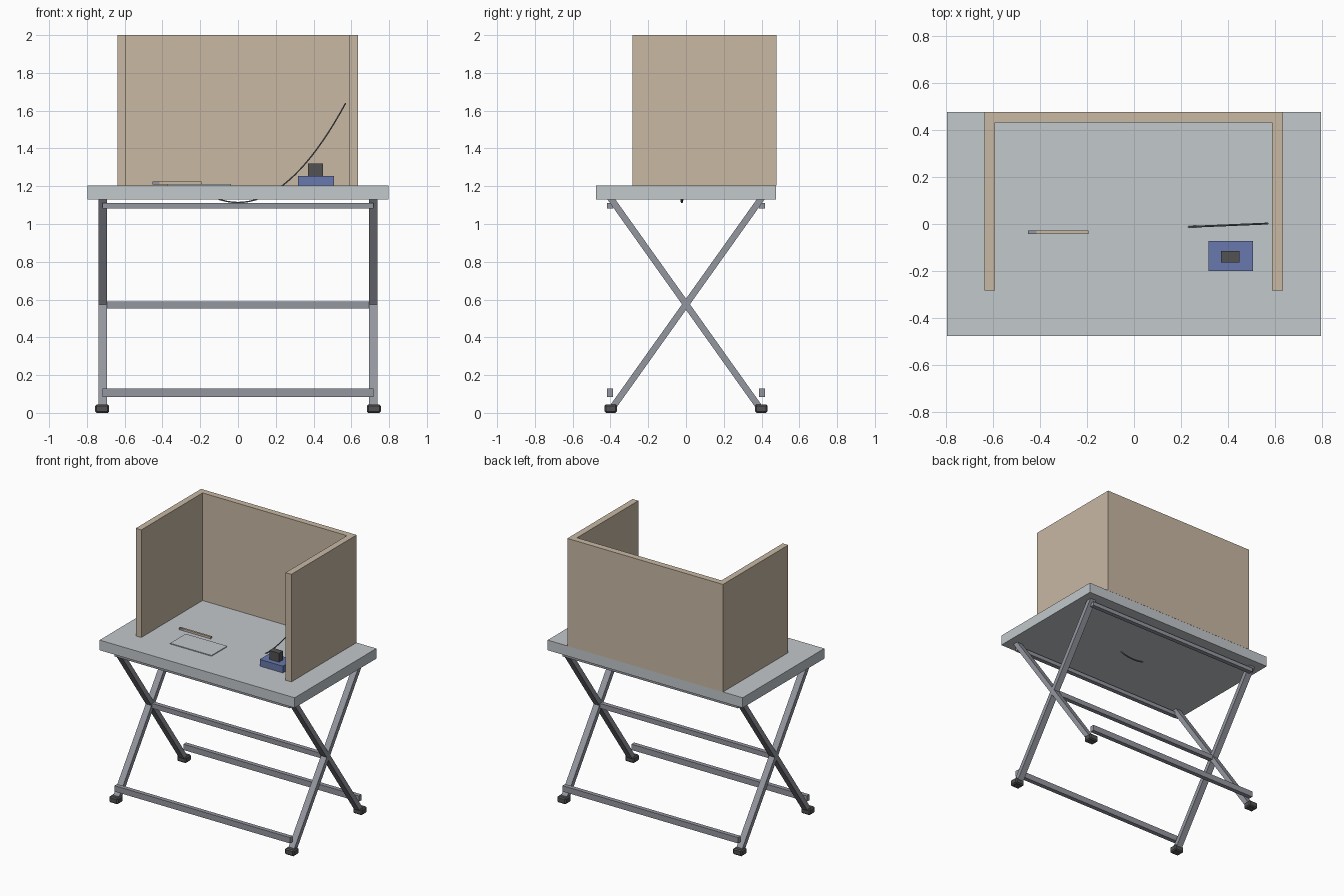
import bpy, bmesh, math
from mathutils import Vector

if "Cube" in bpy.data.objects:
    bpy.data.objects.remove(bpy.data.objects["Cube"])


def mat(name, r, g, b):
    m = bpy.data.materials.new(name)
    m.diffuse_color = (r, g, b, 1)
    m.use_nodes = True
    m.node_tree.nodes["Principled BSDF"].inputs["Base Color"].default_value = m.diffuse_color
    return m


TAN = mat("tan board", 0.58, 0.48, 0.37)
TOP = mat("pale grey", 0.54, 0.58, 0.60)
STEEL = mat("steel grey", 0.30, 0.31, 0.35)
DARK = mat("dark rubber", 0.085, 0.085, 0.088)
BLUE = mat("blue plastic", 0.14, 0.19, 0.42)
CORD = mat("cord grey", 0.16, 0.19, 0.21)


def prism(name, pts, depth, material):
    """Extrude a planar polygon by a depth vector."""
    bm = bmesh.new()
    face = bm.faces.new([bm.verts.new(p) for p in pts])
    res = bmesh.ops.extrude_face_region(bm, geom=[face])
    verts = [v for v in res["geom"] if isinstance(v, bmesh.types.BMVert)]
    bmesh.ops.translate(bm, verts=verts, vec=Vector(depth))
    bmesh.ops.recalc_face_normals(bm, faces=bm.faces)
    me = bpy.data.meshes.new(name)
    bm.to_mesh(me)
    bm.free()
    me.materials.append(material)
    ob = bpy.data.objects.new(name, me)
    bpy.context.collection.objects.link(ob)
    return ob


def box(name, x, y, z, material):
    pts = [(x[0], y[0], z[0]), (x[1], y[0], z[0]), (x[1], y[1], z[0]), (x[0], y[1], z[0])]
    return prism(name, pts, (0, 0, z[1] - z[0]), material)


# Table top
box("table_top", (-0.797, 0.797), (-0.477, 0.477), (1.13, 1.205), TOP)

# Three-sided privacy screen as one U-shaped profile
u = [(-0.637, -0.284), (-0.592, -0.284), (-0.592, 0.432), (0.588, 0.432),
     (0.588, -0.284), (0.635, -0.284), (0.635, 0.478), (-0.637, 0.478)]
prism("privacy_screen", [(x, y, 1.205) for x, y in u], (0, 0, 0.795), TAN)

# Crossed legs and feet on both sides
for sx, side in ((-1, "left"), (1, "right")):
    for sy, end in ((-1, "front"), (1, "back")):
        w, yb, yt = 0.021, 0.395 * sy, -0.395 * sy
        leg = [(yb - w, 0.02), (yb + w, 0.02), (yt + w, 1.13), (yt - w, 1.13)]
        prism(f"{side}_{end}_leg", [(sx * 0.716 - 0.0235, y, z) for y, z in leg],
              (0.047, 0, 0), STEEL)
        cx, cy = sx * 0.719, sy * 0.398
        foot = box(f"{side}_{end}_foot", (cx - 0.037, cx + 0.037),
                   (cy - 0.033, cy + 0.033), (0, 0.045), DARK)
        bev = foot.modifiers.new("bevel", "BEVEL")
        bev.width, bev.segments = 0.008, 1

# Cross rails
for sy, end in ((-1, "front"), (1, "back")):
    y = (sy * 0.402 - 0.016, sy * 0.402 + 0.016)
    box(f"{end}_top_rail", (-0.717, 0.717), y, (1.083, 1.112), STEEL)
    box(f"{end}_bottom_rail", (-0.717, 0.717), y, (0.085, 0.128), STEEL)
box("middle_rail", (-0.717, 0.717), (-0.016, 0.016), (0.553, 0.589), STEEL)

# Paper and marker
box("paper", (-0.375, -0.036), (-0.257, -0.075), (1.205, 1.211), TOP)
box("marker_body", (-0.416, -0.194), (-0.043, -0.028), (1.209, 1.224), TAN)
box("marker_tip", (-0.452, -0.416), (-0.043, -0.028), (1.209, 1.224), STEEL)

# Stamp: blue base with a dark block
box("stamp_base", (0.318, 0.507), (-0.2, -0.073), (1.205, 1.255), BLUE)
box("stamp_block", (0.37, 0.45), (-0.163, -0.115), (1.255, 1.32), DARK)

# Hanging cord: a parabola passing through the table top
cu = bpy.data.curves.new("cord", "CURVE")
cu.dimensions = "3D"
cu.bevel_depth, cu.bevel_resolution, cu.use_fill_caps = 0.004, 1, True
sp = cu.splines.new("POLY")
n = 24
sp.points.add(n)
for i, p in enumerate(sp.points):
    x = -0.15 + 0.72 * i / n
    p.co = (x, -0.022 + 0.042 * x, 1.114 + 1.62 * x * x, 1)
cu.materials.append(CORD)
cord = bpy.data.objects.new("cord", cu)
bpy.context.collection.objects.link(cord)
bpy.context.view_layer.objects.active = cord
cord.select_set(True)
bpy.ops.object.convert(target="MESH")
bpy.ops.object.shade_smooth_by_angle()
